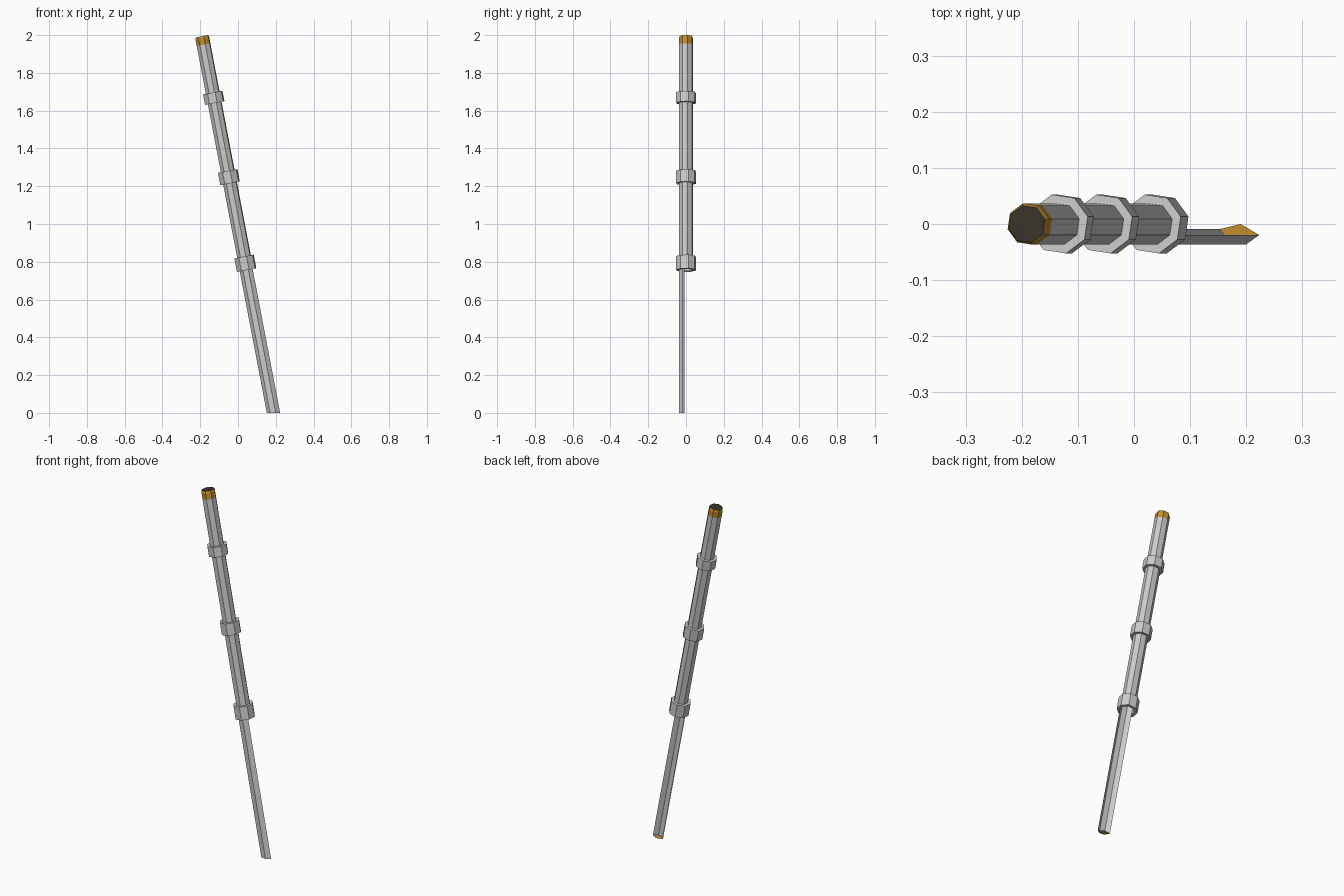
import bpy
from math import sin, cos, atan, radians
from mathutils import Vector

if "Cube" in bpy.data.objects:
    bpy.data.objects.remove(bpy.data.objects["Cube"])

TILT = atan(0.191)
AXIS = Vector((-sin(TILT), 0, cos(TILT)))
SIDE = Vector((cos(TILT), 0, sin(TILT)))
BASE = Vector((0.19, 0, 0))
R = 0.038


def material(name, rgb):
    m = bpy.data.materials.new(name)
    m.diffuse_color = (*rgb, 1)
    m.use_nodes = True
    m.node_tree.nodes["Principled BSDF"].inputs["Base Color"].default_value = m.diffuse_color
    return m


grey = material("light grey", (0.6, 0.6, 0.6))
gold = material("gold", (0.55, 0.27, 0.03))
dark = material("dark brown", (0.04, 0.033, 0.022))


def ring(z, r, sides=range(8)):
    """Octagon corners square to the leaning axis at height z."""
    c = BASE + AXIS * (z / cos(TILT))
    return [c + SIDE * (r * cos(radians(14 + 45 * i))) +
            Vector((0, r * sin(radians(14 + 45 * i)), 0)) for i in sides]


def drop(points):
    """Slide points along the axis to the ground."""
    return [p - AXIS * (p.z / AXIS.z) for p in points]


def make(name, verts, faces, mat):
    me = bpy.data.meshes.new(name)
    me.from_pydata(verts, [], faces)
    me.materials.append(mat)
    bpy.context.collection.objects.link(bpy.data.objects.new(name, me))


def loft(name, rings, mat, closed=True, loop=False):
    n = len(rings[0])
    k = len(rings)
    faces = []
    for a in range(k if loop else k - 1):
        b = (a + 1) % k
        for i in range(n if closed else n - 1):
            j = (i + 1) % n
            faces.append((a * n + i, a * n + j, b * n + j, b * n + i))
    make(name, [p for r in rings for p in r], faces, mat)


# Upper octagonal tube, open at its lower end
loft("upper_tube", [ring(0.76, R), ring(1.95, R)], grey)

# Lower strip: only three front walls of the tube continue to the ground
front = range(4, 8)
strip_top = ring(0.76, R, front)
strip_foot = drop(strip_top)
loft("lower_strip", [strip_foot, strip_top], grey, closed=False)

# Gold end fan of the strip
make("strip_end", [BASE] + strip_foot,
     [(0, i + 1, i) for i in range(1, 4)], gold)

# Gold tip with a small chamfer, and its dark end
tip = ring(1.994, 0.034)
loft("gold_tip", [ring(1.95, R), ring(1.984, R), tip], gold)
make("tip_end", tip, [tuple(range(8))], dark)

# Three collars
for name, z, length in (("upper_collar", 1.668, 0.055),
                        ("middle_collar", 1.248, 0.065),
                        ("lower_collar", 0.792, 0.072)):
    a, b = z - length / 2, z + length / 2
    loft(name, [ring(a, R), ring(a, 0.054), ring(b, 0.054), ring(b, R)], grey)
